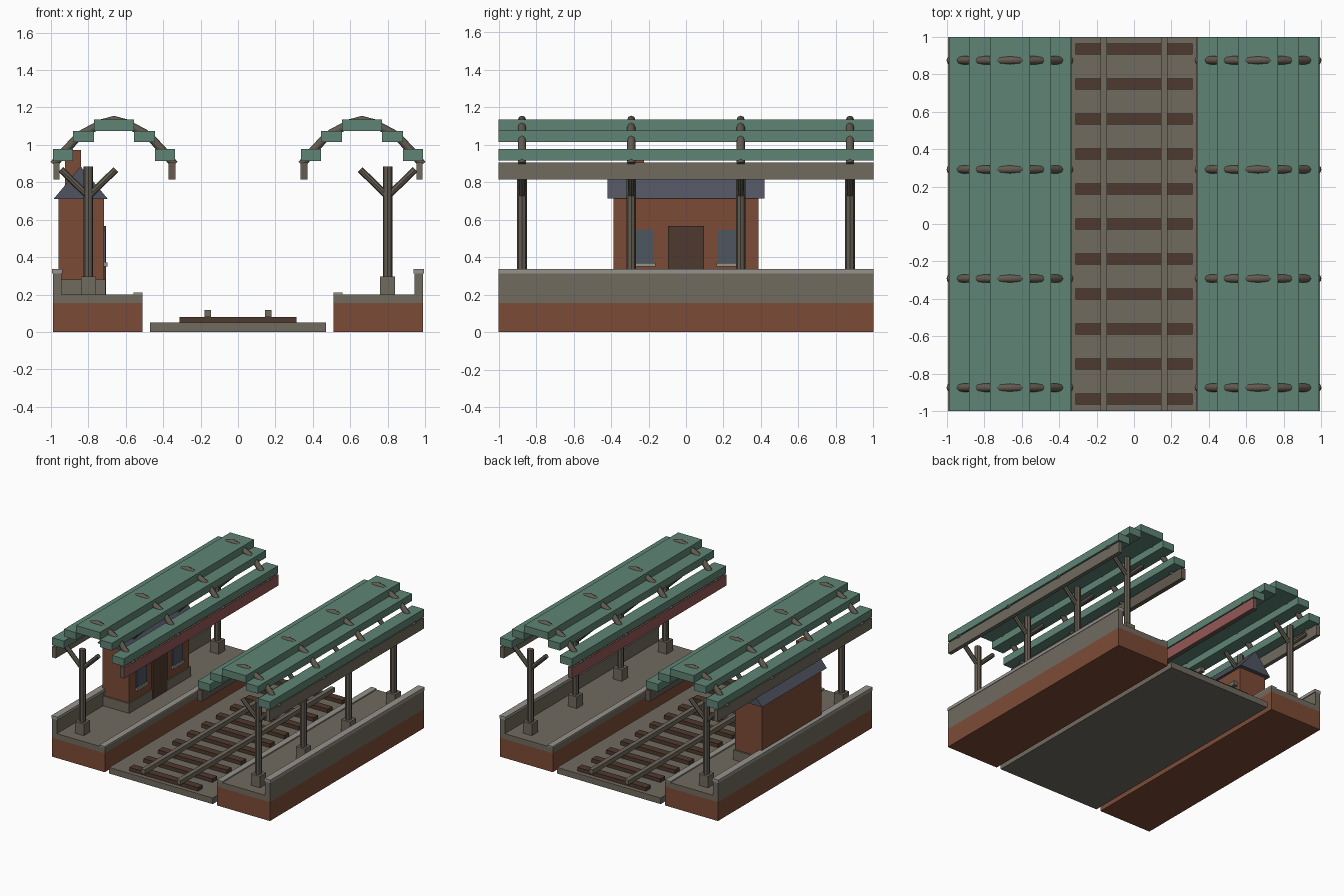
import bpy, bmesh
from mathutils import Vector

cube = bpy.data.objects.get("Cube")
if cube:
    bpy.data.objects.remove(cube, do_unlink=True)


def material(name, *rgb):
    lin = [((c / 255 + 0.055) / 1.055) ** 2.4 for c in rgb] + [1]
    m = bpy.data.materials.new(name)
    m.use_nodes = True
    m.diffuse_color = lin
    m.node_tree.nodes["Principled BSDF"].inputs["Base Color"].default_value = lin
    return m


STONE = material("stone", 113, 107, 95)
BRICK = material("brick", 124, 75, 54)
GREEN = material("green_paint", 94, 132, 117)
TIMBER = material("dark_timber", 79, 58, 46)
POST = material("weathered_post", 98, 91, 80)
SLATE = material("slate", 80, 84, 97)
GLASS = material("window_glass", 78, 86, 96)
TRIM = material("pale_trim", 150, 147, 140)
PINK = material("faded_red", 148, 88, 86)


def finish(name, bm, mat):
    bmesh.ops.recalc_face_normals(bm, faces=bm.faces[:])
    mesh = bpy.data.meshes.new(name)
    bm.to_mesh(mesh)
    bm.free()
    mesh.materials.append(mat)
    obj = bpy.data.objects.new(name, mesh)
    bpy.context.collection.objects.link(obj)
    return obj


def box(name, mat, xs, ys, zs):
    """Box from its extents on each axis."""
    bm = bmesh.new()
    bmesh.ops.create_cube(bm, size=1)
    for v in bm.verts:
        v.co = [(a + b) / 2 + c * abs(b - a) for c, (a, b) in zip(v.co, (xs, ys, zs))]
    return finish(name, bm, mat)


def rod(name, mat, start, end, radius, sides=8):
    """Faceted cylinder between two points."""
    a, b = Vector(start), Vector(end)
    bm = bmesh.new()
    bmesh.ops.create_cone(bm, cap_ends=True, segments=sides, radius1=radius,
                          radius2=radius, depth=(b - a).length)
    turn = (b - a).to_track_quat('Z', 'Y')
    for v in bm.verts:
        v.co = turn @ v.co + (a + b) / 2
    return finish(name, bm, mat)


def arch(name, mat, points, radius):
    """Bent tube along a polyline, turned into a mesh."""
    curve = bpy.data.curves.new(name, 'CURVE')
    curve.dimensions = '3D'
    curve.bevel_depth = radius
    curve.bevel_resolution = 2
    curve.use_fill_caps = True
    spline = curve.splines.new('POLY')
    spline.points.add(len(points) - 1)
    for p, co in zip(spline.points, points):
        p.co = (*co, 1)
    curve.materials.append(mat)
    obj = bpy.data.objects.new(name, curve)
    bpy.context.collection.objects.link(obj)
    bpy.ops.object.select_all(action='DESELECT')
    obj.select_set(True)
    bpy.context.view_layer.objects.active = obj
    bpy.ops.object.convert(target='MESH')


FULL = (-1, 1)

# Track: bed, sleepers and rails
box("track_bed", STONE, (-0.47, 0.47), FULL, (0, 0.05))
for i in range(11):
    y = (i - 5) * 0.187
    box("sleeper", TIMBER, (-0.312, 0.312), (y - 0.03, y + 0.03), (0.05, 0.08))
for s in (-1, 1):
    box("rail", STONE, (s * 0.145, s * 0.18), FULL, (0.08, 0.117))

# Rib outline: offset from the canopy centre, height
RIB = [(0.322, 0.895), (0.27, 0.96), (0.205, 1.03), (0.165, 1.062), (0.06, 1.117), (0, 1.133)]

for s, side in ((-1, "right"), (1, "left")):
    def strip(name, mat, x0, x1, z0, z1):
        box(f"{side}_{name}", mat, (s * x0, s * x1), FULL, (z0, z1))

    # Platform
    strip("platform_base", BRICK, 0.51, 0.99, 0, 0.155)
    strip("platform_slab", STONE, 0.51, 0.99, 0.155, 0.2)
    strip("platform_edge", TRIM, 0.51, 0.56, 0.2, 0.21)
    strip("back_wall", STONE, 0.945, 0.99, 0.2, 0.312)
    strip("wall_cap", TRIM, 0.938, 0.994, 0.312, 0.337)

    # Canopy boards and valances
    mid = 0.663
    strip("canopy_top_board", GREEN, mid - 0.108, mid + 0.108, 1.075, 1.135)
    for d in (-1, 1):
        strip("canopy_middle_board", GREEN, mid + d * 0.108, mid + d * 0.218, 1.015, 1.075)
        strip("canopy_lower_board", GREEN, mid + d * 0.218, mid + d * 0.327, 0.915, 0.977)
        strip("valance", POST if d < 0 else STONE, mid + d * 0.292, mid + d * 0.324, 0.815, 0.905)
    strip("valance_paint", PINK, 0.333, 0.339, 0.816, 0.904)

    # Forked posts and arched ribs
    for y in (-0.875, -0.292, 0.292, 0.875):
        x = s * 0.8
        box(f"{side}_post_foot", STONE, (x - 0.04, x + 0.04), (y - 0.04, y + 0.04), (0.2, 0.295))
        rod(f"{side}_post", POST, (x, y, 0.29), (x, y, 0.885), 0.026)
        for d in (-1, 1):
            rod(f"{side}_post_branch", POST, (x, y, 0.725), (x + d * 0.147, y, 0.868), 0.018)
        outline = [(-o, z) for o, z in RIB] + [(o, z) for o, z in RIB[-2::-1]]
        arch(f"{side}_canopy_rib", POST, [(s * mid + o, y, z) for o, z in outline], 0.022)

# Station hut
box("hut_plinth", STONE, (-0.967, -0.708), (-0.4, 0.4), (0.2, 0.28))
box("hut_walls", BRICK, (-0.96, -0.717), (-0.387, 0.387), (0.28, 0.715))
box("hut_door", TIMBER, (-0.717, -0.706), (-0.095, 0.095), (0.2, 0.567))
for s in (-1, 1):
    box("hut_window", GLASS, (-0.717, -0.709), (s * 0.17, s * 0.3), (0.37, 0.545))
    box("window_sill", TRIM, (-0.717, -0.698), (s * 0.162, s * 0.308), (0.35, 0.37))
box("hut_chimney", BRICK, (-0.925, -0.84), (-0.31, -0.225), (0.7, 0.972))

# Gabled roof
bm = bmesh.new()
gable = bm.faces.new([bm.verts.new((x, -0.42, z))
                      for x, z in ((-0.985, 0.712), (-0.697, 0.712), (-0.841, 0.885))])
extruded = bmesh.ops.extrude_face_region(bm, geom=[gable], use_keep_orig=True)
bmesh.ops.translate(bm, vec=(0, 0.84, 0),
                    verts=[g for g in extruded["geom"] if isinstance(g, bmesh.types.BMVert)])
finish("hut_roof", bm, SLATE)
